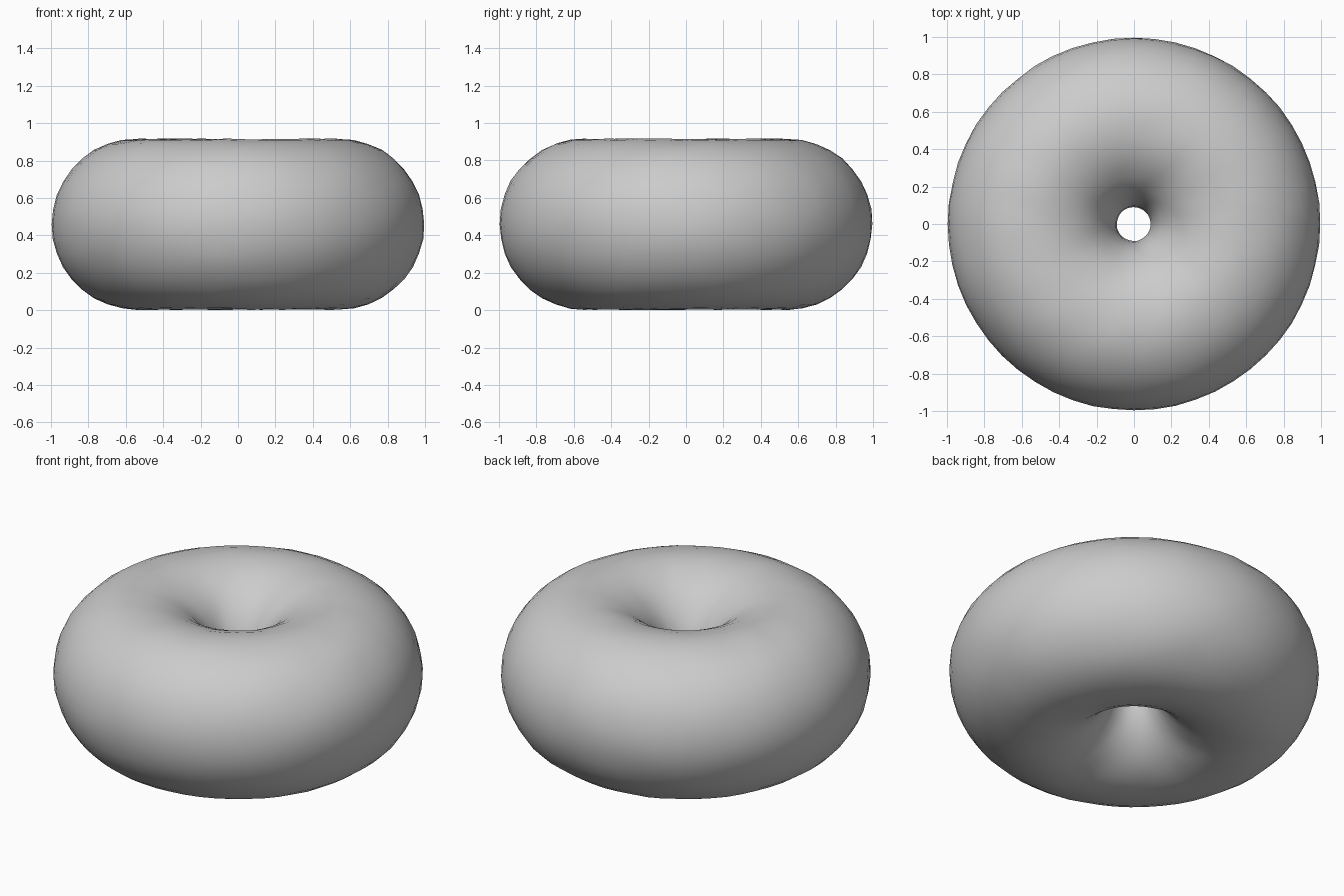
import bpy
import bmesh
import math
from mathutils import Vector, noise

cube = bpy.data.objects.get("Cube")
if cube:
    bpy.data.objects.remove(cube, do_unlink=True)

RING_R, TUBE_R, TUBE_H, CENTRE_Z = 0.543, 0.453, 0.456, 0.462

# Plain grey surface
grey = bpy.data.materials.new("plain grey")
grey.use_nodes = True
colour = (0.6, 0.6, 0.6, 1.0)
grey.diffuse_color = colour
grey.node_tree.nodes["Principled BSDF"].inputs["Base Color"].default_value = colour

# Fat ring with a narrow central hole
bpy.ops.mesh.primitive_torus_add(major_segments=56, minor_segments=36,
                                 major_radius=RING_R, minor_radius=TUBE_R,
                                 location=(0, 0, 0))
ring = bpy.context.object
ring.name = "ring_body"
ring.data.name = "ring_body"
ring.data.materials.clear()
ring.data.materials.append(grey)

# Slightly uneven, hand-shaped surface
bm = bmesh.new()
bm.from_mesh(ring.data)
for v in bm.verts:
    angle = math.atan2(v.co.y, v.co.x)
    core = Vector((math.cos(angle), math.sin(angle), 0)) * RING_R
    out = (v.co - core).normalized()
    bump = 0.005 * noise.noise(v.co * 7.0) + 0.002 * noise.noise(v.co * 19.0)
    v.co += out * bump
    v.co.z = v.co.z * TUBE_H / TUBE_R + CENTRE_Z

# Rest the ring on the ground
low = min(v.co.z for v in bm.verts)
bmesh.ops.translate(bm, verts=bm.verts, vec=(0, 0, -low))
bm.to_mesh(ring.data)
bm.free()

bpy.ops.object.shade_smooth()
